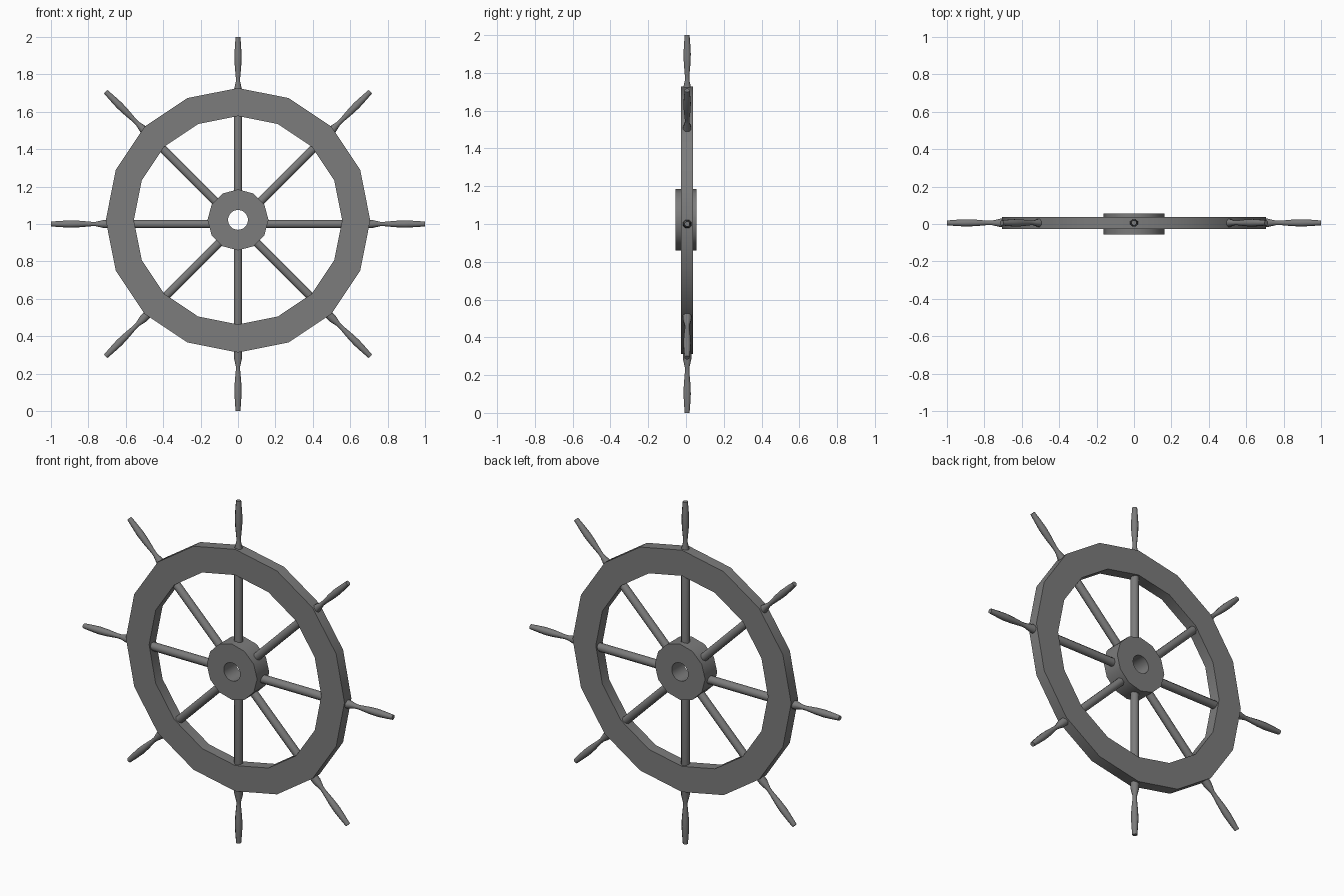
import bpy, bmesh, math
from mathutils import Matrix

default = bpy.data.objects.get("Cube")
if default:
    bpy.data.objects.remove(default, do_unlink=True)

grey = bpy.data.materials.new("dark grey")
grey.use_nodes = True
colour = (0.2, 0.2, 0.2, 1)
grey.diffuse_color = colour
grey.node_tree.nodes["Principled BSDF"].inputs["Base Color"].default_value = colour


def finish(name, bm, location, angle):
    bmesh.ops.recalc_face_normals(bm, faces=bm.faces)
    mesh = bpy.data.meshes.new(name)
    bm.to_mesh(mesh)
    bm.free()
    mesh.materials.append(grey)
    obj = bpy.data.objects.new(name, mesh)
    obj.location = location
    bpy.context.collection.objects.link(obj)
    bpy.ops.object.select_all(action="DESELECT")
    obj.select_set(True)
    bpy.context.view_layer.objects.active = obj
    bpy.ops.object.shade_smooth_by_angle(angle=math.radians(angle))
    return obj


def ring(name, outer, inner, half, sides, location):
    """Flat ring around the y axis, a closed rectangle section swept round."""
    bm = bmesh.new()
    section = [(outer, -half), (outer, half), (inner, half), (inner, -half)]
    loops = []
    for i in range(sides):
        a = math.tau * i / sides
        loops.append([bm.verts.new((r * math.sin(a), y, r * math.cos(a)))
                      for r, y in section])
    for i in range(sides):
        p, q = loops[i], loops[(i + 1) % sides]
        for k in range(4):
            n = (k + 1) % 4
            bm.faces.new((p[k], p[n], q[n], q[k]))
    return finish(name, bm, location, 35)


def turned(name, profile, sides, turn, location):
    """Lathe a (radius, distance) profile along z, then turn it about y."""
    bm = bmesh.new()
    loops = []
    for r, z in profile:
        loops.append([bm.verts.new((r * math.cos(math.tau * (i + 0.5) / sides),
                                    r * math.sin(math.tau * (i + 0.5) / sides), z))
                      for i in range(sides)])
    for p, q in zip(loops, loops[1:]):
        for i in range(sides):
            n = (i + 1) % sides
            bm.faces.new((p[i], p[n], q[n], q[i]))
    bm.faces.new(loops[0])
    bm.faces.new(loops[-1])
    bmesh.ops.transform(bm, matrix=Matrix.Rotation(turn, 4, "Y"), verts=bm.verts)
    return finish(name, bm, location, 50)


# Rim
ring("rim", 0.707, 0.557, 0.032, 16, (0, 0.006, 1.02))

# Hub: twelve-sided drum with a round bore
drum = ring("hub", 0.163, 0.08, 0.056, 12, (0, 0, 1.022))
ring("hub_bore", 0.082, 0.053, 0.056, 32, (0, 0, 1.022))

# Spokes with turned handles
spoke_profile = [(0.024, 0.11), (0.024, 0.715), (0.013, 0.76), (0.013, 0.785),
                 (0.019, 0.85), (0.021, 0.9), (0.018, 0.95), (0.014, 1.0)]
for i in range(8):
    turned(f"spoke_{i + 1}", spoke_profile, 8, i * math.tau / 8, (0, 0.006, 1))
